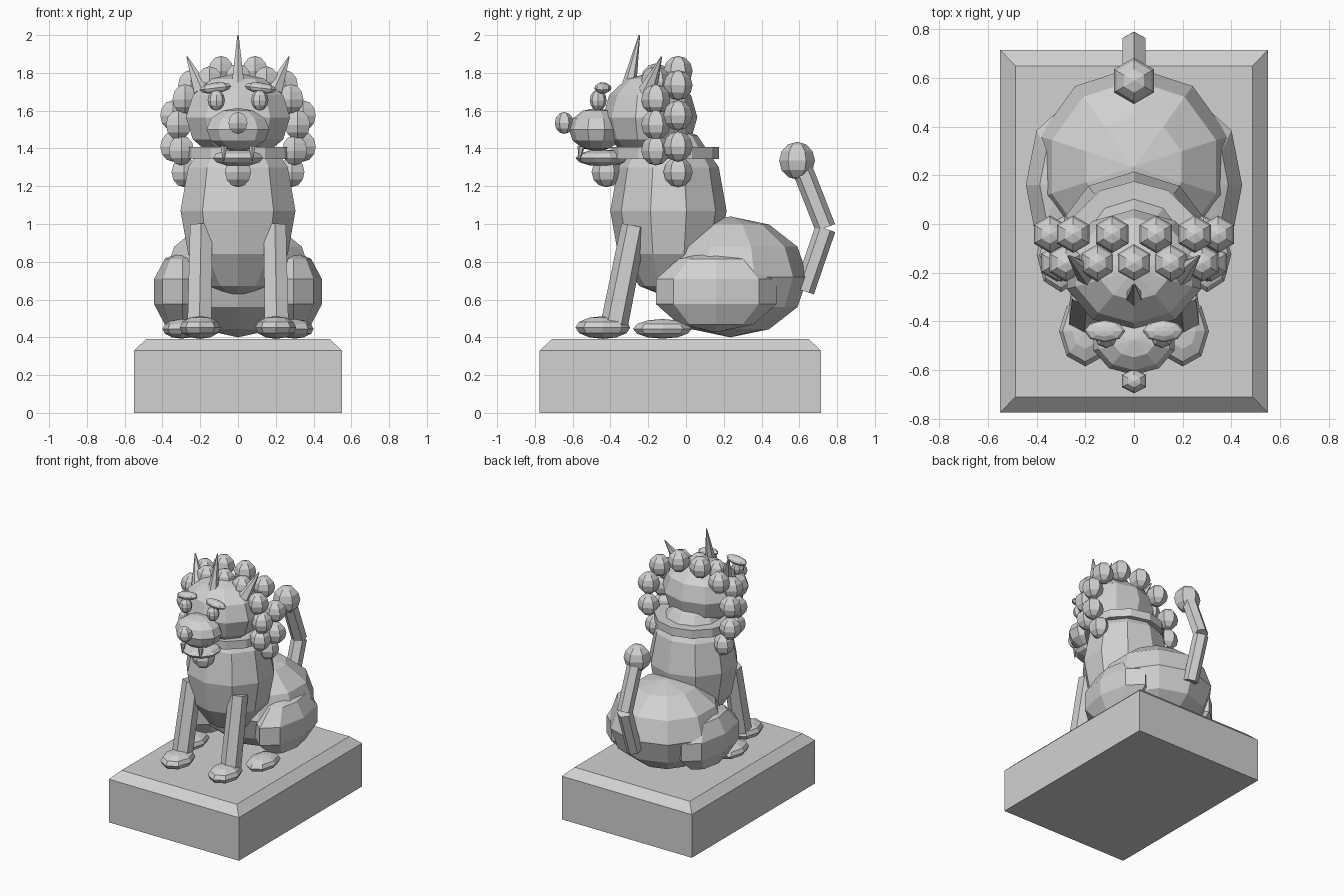
import bpy
import bmesh
from math import pi
from mathutils import Matrix, Vector

cube = bpy.data.objects.get("Cube")
if cube:
    bpy.data.objects.remove(cube, do_unlink=True)

# One stone colour for the whole statue
COLOUR = (0.64, 0.64, 0.64, 1)
stone = bpy.data.materials.new("stone grey")
stone.use_nodes = True
stone.diffuse_color = COLOUR
bsdf = next(n for n in stone.node_tree.nodes if n.type == 'BSDF_PRINCIPLED')
bsdf.inputs["Base Color"].default_value = COLOUR


def finish(name, bm):
    mesh = bpy.data.meshes.new(name)
    bm.to_mesh(mesh)
    bm.free()
    mesh.materials.append(stone)
    obj = bpy.data.objects.new(name, mesh)
    bpy.context.collection.objects.link(obj)
    return obj


def ball(name, centre, radii, segments=10, rings=6, roll=0.0):
    """Faceted ellipsoid; roll turns it about the front axis."""
    bm = bmesh.new()
    bmesh.ops.create_uvsphere(bm, u_segments=segments, v_segments=rings, radius=1)
    bm.transform(Matrix.Translation(centre) @ Matrix.Rotation(roll, 4, 'Y')
                 @ Matrix.Diagonal((*radii, 1)))
    return finish(name, bm)


def rod(name, start, end, r1, r2, sides=6):
    """Prism or spike between two points."""
    start, end = Vector(start), Vector(end)
    axis = end - start
    bm = bmesh.new()
    bmesh.ops.create_cone(bm, cap_ends=True, segments=sides, radius1=r1,
                          radius2=r2, depth=axis.length)
    turn = Vector((0, 0, 1)).rotation_difference(axis).to_matrix().to_4x4()
    bm.transform(Matrix.Translation((start + end) / 2) @ turn)
    return finish(name, bm)


# Plinth with a chamfered top edge
bm = bmesh.new()
bmesh.ops.create_cube(bm, size=1)
bm.transform(Matrix.Translation((0, -0.03, 0.165)) @ Matrix.Diagonal((1.1, 1.49, 0.33, 1)))
top = max(bm.faces, key=lambda f: f.calc_center_median().z)
top = bmesh.ops.extrude_face_region(bm, geom=[top])["geom"]
for v in (g for g in top if isinstance(g, bmesh.types.BMVert)):
    v.co.x -= 0.063 if v.co.x > 0 else -0.063
    v.co.y -= 0.065 if v.co.y > -0.03 else -0.065
    v.co.z += 0.06
old_top = [f for f in bm.faces if all(abs(v.co.z - 0.33) < 1e-4 for v in f.verts)]
bmesh.ops.delete(bm, geom=old_top, context='FACES_ONLY')
bmesh.ops.recalc_face_normals(bm, faces=bm.faces)
finish("plinth", bm)

# Body
ball("hindquarters", (0, 0.235, 0.72), (0.41, 0.41, 0.32))
ball("chest", (0, -0.093, 1.07), (0.32, 0.308, 0.46))
rod("collar", (0, -0.11, 1.345), (0, -0.11, 1.407), 0.285, 0.285, 12)

# Head
ball("head", (0, -0.19, 1.565), (0.29, 0.25, 0.235))
ball("snout", (0, -0.475, 1.5), (0.175, 0.145, 0.115))
ball("nose", (0, -0.645, 1.535), (0.058, 0.05, 0.058), 6)
ball("lower_jaw", (0, -0.44, 1.35), (0.14, 0.145, 0.045))
ball("beard_curl", (0, -0.42, 1.275), (0.08, 0.08, 0.08), 6)
rod("centre_horn", (0, -0.3, 1.74), (0, -0.247, 2.0), 0.038, 0.004)

# Tail
rod("lower_tail", (0, 0.625, 0.645), (0, 0.738, 0.975), 0.055, 0.055)
rod("upper_tail", (0, 0.738, 0.98), (0, 0.62, 1.28), 0.055, 0.055)
ball("tail_tuft", (0, 0.588, 1.335), (0.095, 0.095, 0.1), 6)

# Paired parts
for side, s in (("left", 1), ("right", -1)):
    ball(f"{side}_thigh", (s * 0.295, 0.16, 0.642), (0.157, 0.335, 0.215), 8, 5)
    rod(f"{side}_front_leg", (s * 0.205, -0.385, 0.44), (s * 0.195, -0.275, 0.99), 0.073, 0.068)
    ball(f"{side}_front_paw", (s * 0.2, -0.44, 0.452), (0.108, 0.145, 0.06), 8, 6)
    ball(f"{side}_back_paw", (s * 0.3, -0.125, 0.445), (0.1, 0.155, 0.052), 8, 6)
    ball(f"{side}_eye", (s * 0.115, -0.465, 1.655), (0.046, 0.045, 0.055), 8)
    ball(f"{side}_brow", (s * 0.12, -0.44, 1.72), (0.085, 0.045, 0.028), 8, 6, s * 0.12)
    rod(f"{side}_fang", (s * 0.075, -0.555, 1.41), (s * 0.075, -0.565, 1.335), 0.02, 0.002)
    rod(f"{side}_ear", (s * 0.19, -0.205, 1.7), (s * 0.27, -0.13, 1.885), 0.05, 0.004)

# Mane curls in two rows, listed as (x, z) from crown to neck
mane = {
    "front": (-0.16, [(0, 1.77), (0.15, 1.755), (0.28, 1.66), (0.315, 1.525), (0.3, 1.39)]),
    "back": (-0.042, [(0.09, 1.81), (0.25, 1.735), (0.345, 1.575), (0.345, 1.41), (0.285, 1.275)]),
}
for row, (y, curls) in mane.items():
    for i, (x, z) in enumerate(curls):
        for side, s in (("left", 1), ("right", -1)):
            if x or s > 0:
                ball(f"{row}_mane_curl_{side}_{i}", (s * x, y, z), (0.077, 0.077, 0.08), 6)
